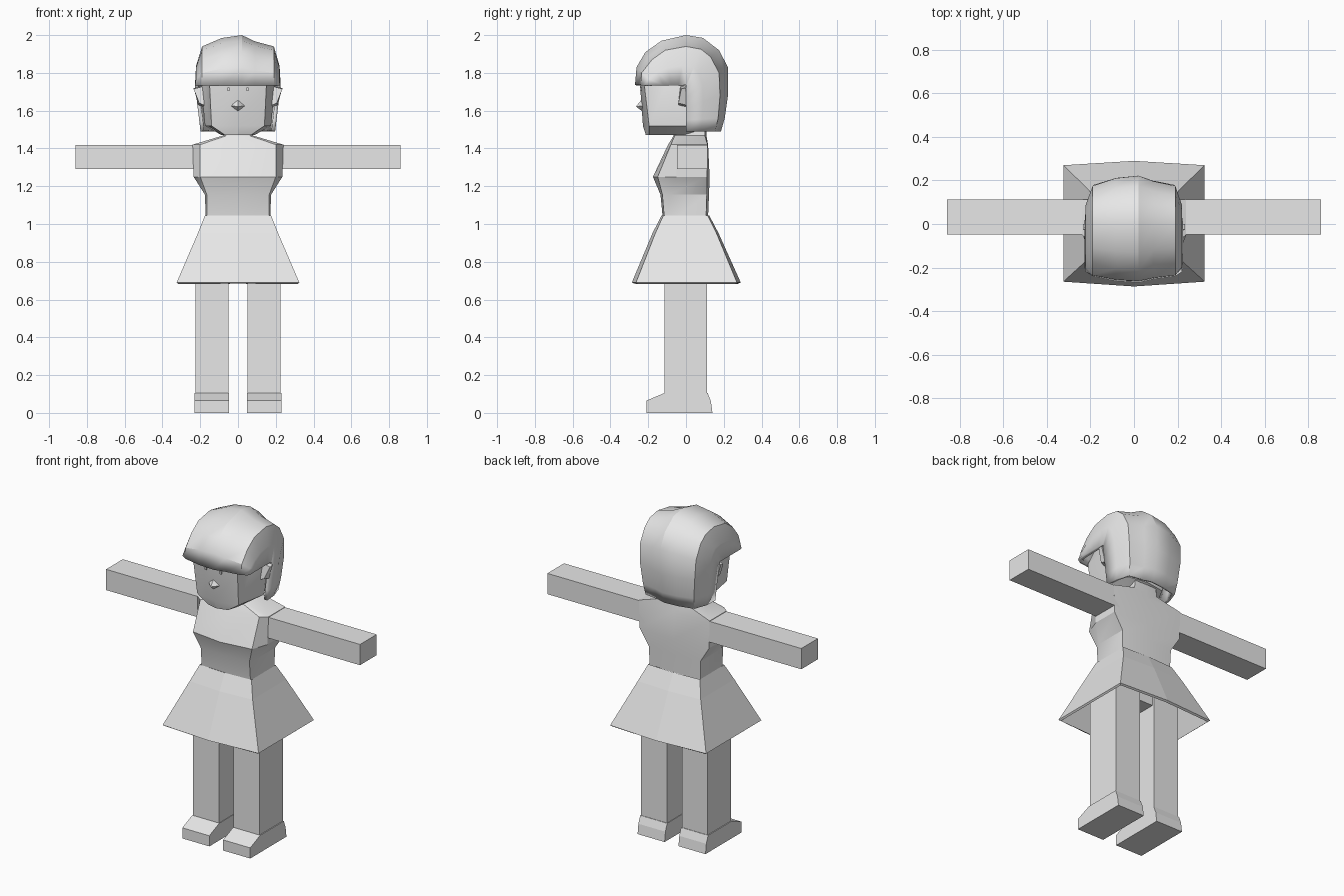
import bpy, bmesh

if "Cube" in bpy.data.objects:
    bpy.data.objects.remove(bpy.data.objects["Cube"])

grey = bpy.data.materials.new("plain_grey")
grey.diffuse_color = (0.8, 0.8, 0.8, 1)
grey.use_nodes = True
grey.node_tree.nodes["Principled BSDF"].inputs["Base Color"].default_value = grey.diffuse_color


def make(name, verts, faces, smooth=None, thickness=0):
    """Create an object with outward normals, optional shell and smoothing."""
    mesh = bpy.data.meshes.new(name)
    mesh.from_pydata(verts, [], faces)
    bm = bmesh.new()
    bm.from_mesh(mesh)
    bmesh.ops.recalc_face_normals(bm, faces=bm.faces)
    bm.to_mesh(mesh)
    bm.free()
    mesh.materials.append(grey)
    ob = bpy.data.objects.new(name, mesh)
    bpy.context.collection.objects.link(ob)
    if thickness:
        mod = ob.modifiers.new("shell", 'SOLIDIFY')
        mod.thickness = thickness
        mod.offset = -1
    if smooth:
        bpy.ops.object.select_all(action='DESELECT')
        ob.select_set(True)
        bpy.context.view_layer.objects.active = ob
        bpy.ops.object.shade_smooth_by_angle(angle=smooth)
    return ob


def loft(name, rings, caps=True, **kw):
    """Stack mirrored half outlines; each runs from front centre to back centre."""
    verts = []
    for z, half in rings:
        full = half + [(-x, y) for x, y in reversed(half[1:-1])]
        verts += [(x, y, z) for x, y in full]
    n = len(verts) // len(rings)
    faces = [(r * n + i, r * n + (i + 1) % n, (r + 1) * n + (i + 1) % n, (r + 1) * n + i)
             for r in range(len(rings) - 1) for i in range(n)]
    if caps:
        faces += [tuple(range(n)), tuple(range(len(verts) - n, len(verts)))]
    return make(name, verts, faces, **kw)


def extrude_x(name, profile, x0, x1):
    """Extrude a side (y, z) outline between two x positions."""
    n = len(profile)
    verts = [(x, y, z) for x in (x0, x1) for y, z in profile]
    faces = [(i, (i + 1) % n, n + (i + 1) % n, n + i) for i in range(n)]
    faces += [tuple(range(n)), tuple(range(n, 2 * n))]
    return make(name, verts, faces)


def rect(y0, y1, z0, z1):
    return [(y0, z0), (y1, z0), (y1, z1), (y0, z1)]


# Limbs, shoes, ears and eyes on both sides
shoe = [(-.21, 0), (-.21, .065), (-.115, .105), (.115, .105), (.132, .06), (.14, 0)]
for s, side in ((-1, "left"), (1, "right")):
    extrude_x(side + "_leg", rect(-.113, .112, .09, .9), s * .05, s * .225)
    extrude_x(side + "_shoe", shoe, s * .047, s * .23)
    extrude_x(side + "_arm", rect(-.048, .113, 1.29, 1.417), s * .2, s * .86)
    extrude_x(side + "_eye", rect(-.244, -.235, 1.705, 1.722), s * .045, s * .055)
    ear = [(.18, -.04, 1.63), (.18, 0, 1.62), (.18, 0, 1.73), (.18, -.03, 1.73),
           (.205, -.04, 1.64), (.21, 0, 1.63), (.235, 0, 1.72), (.235, -.025, 1.715)]
    make(side + "_ear", [(s * x, y, z) for x, y, z in ear],
         [(0, 1, 2, 3), (4, 5, 6, 7), (0, 1, 5, 4), (1, 2, 6, 5), (2, 3, 7, 6), (3, 0, 4, 7)])

# Hips joining the legs
extrude_x("hips", rect(-.1, .1, .76, .9), -.2, .2)

# Flared skirt, an open shell
loft("skirt", [
    (1.045, [(0, -.13), (.175, -.12), (.175, .115), (0, .123)]),
    (.95, [(0, -.178), (.213, -.163), (.213, .162), (0, .173)]),
    (.69, [(0, -.287), (.325, -.265), (.325, .27), (0, .29)]),
], caps=False, thickness=.015)

# Torso with chest, sloped shoulders and neck
loft("torso", [
    (1.0, [(0, -.12), (.165, -.112), (.17, -.1), (.17, .105), (0, .115)]),
    (1.155, [(0, -.135), (.165, -.125), (.175, -.09), (.175, .11), (0, .122)]),
    (1.25, [(0, -.175), (.2, -.15), (.235, -.05), (.235, .112), (0, .125)]),
    (1.42, [(0, -.095), (.2, -.08), (.24, -.05), (.24, .114), (0, .117)]),
    (1.468, [(0, -.065), (.06, -.06), (.08, -.05), (.08, .1), (0, .108)]),
    (1.56, [(0, -.06), (.055, -.055), (.07, -.045), (.07, .1), (0, .105)]),
], smooth=.5)

# Head with a tapering jaw
loft("head", [
    (1.472, [(0, -.213), (.07, -.195), (.09, -.12), (.09, -.02), (.05, .02), (0, .03)]),
    (1.52, [(0, -.228), (.14, -.195), (.155, -.11), (.175, 0), (.12, .1), (0, .12)]),
    (1.73, [(0, -.243), (.15, -.22), (.175, -.11), (.195, 0), (.15, .13), (0, .16)]),
    (1.88, [(0, -.18), (.1, -.17), (.14, -.1), (.15, 0), (.1, .1), (0, .12)]),
], smooth=.4)

# Nose
make("nose", [(0, -.23, 1.665), (-.036, -.23, 1.625), (0, -.23, 1.595),
              (.036, -.23, 1.625), (0, -.265, 1.622)],
     [(0, 1, 4), (1, 2, 4), (2, 3, 4), (3, 0, 4), (0, 1, 2, 3)])

# Hair: fringe-to-nape arcs for the crown and side edge, then side panels
crown = [(-.27, 1.735), (-.262, 1.83), (-.215, 1.91), (-.13, 1.97), (0, 2.0), (.09, 1.985),
         (.175, 1.92), (.222, 1.83), (.222, 1.68), (.205, 1.56), (.185, 1.49)]
edge = [(-.24, 1.735), (-.235, 1.8), (-.18, 1.87), (-.11, 1.92), (0, 1.94), (.08, 1.925),
        (.13, 1.885), (.175, 1.8), (.18, 1.68), (.17, 1.56), (.155, 1.49)]
hem = [(-.2, 1.735), (-.16, 1.735), (-.12, 1.735), (-.08, 1.735), (-.04, 1.735), (0, 1.735),
       (0, 1.71), (0, 1.67), (0, 1.61), (0, 1.55), (0, 1.49)]


def blend(a, b, t):
    return [(p[0] + (q[0] - p[0]) * t, p[1] + (q[1] - p[1]) * t) for p, q in zip(a, b)]


def width(x, z):
    # side locks draw in towards the nape
    return x * (1 - .13 * max(0, 1.735 - z) / .245)


middle = blend(edge, hem, .5)
columns = [(-.228, hem), (-.222, middle), (-.19, edge), (-.085, blend(edge, crown, .75)),
           (.02, crown), (.09, blend(edge, crown, .45)), (.19, edge), (.22, middle), (.226, hem)]
n = len(crown)
verts = [(width(x, z), y, z) for x, arc in columns for y, z in arc]
faces = [(c * n + i, c * n + i + 1, (c + 1) * n + i + 1, (c + 1) * n + i)
         for c in range(len(columns) - 1) for i in range(n - 1)]
make("hair", verts, faces, smooth=.5, thickness=.02)
